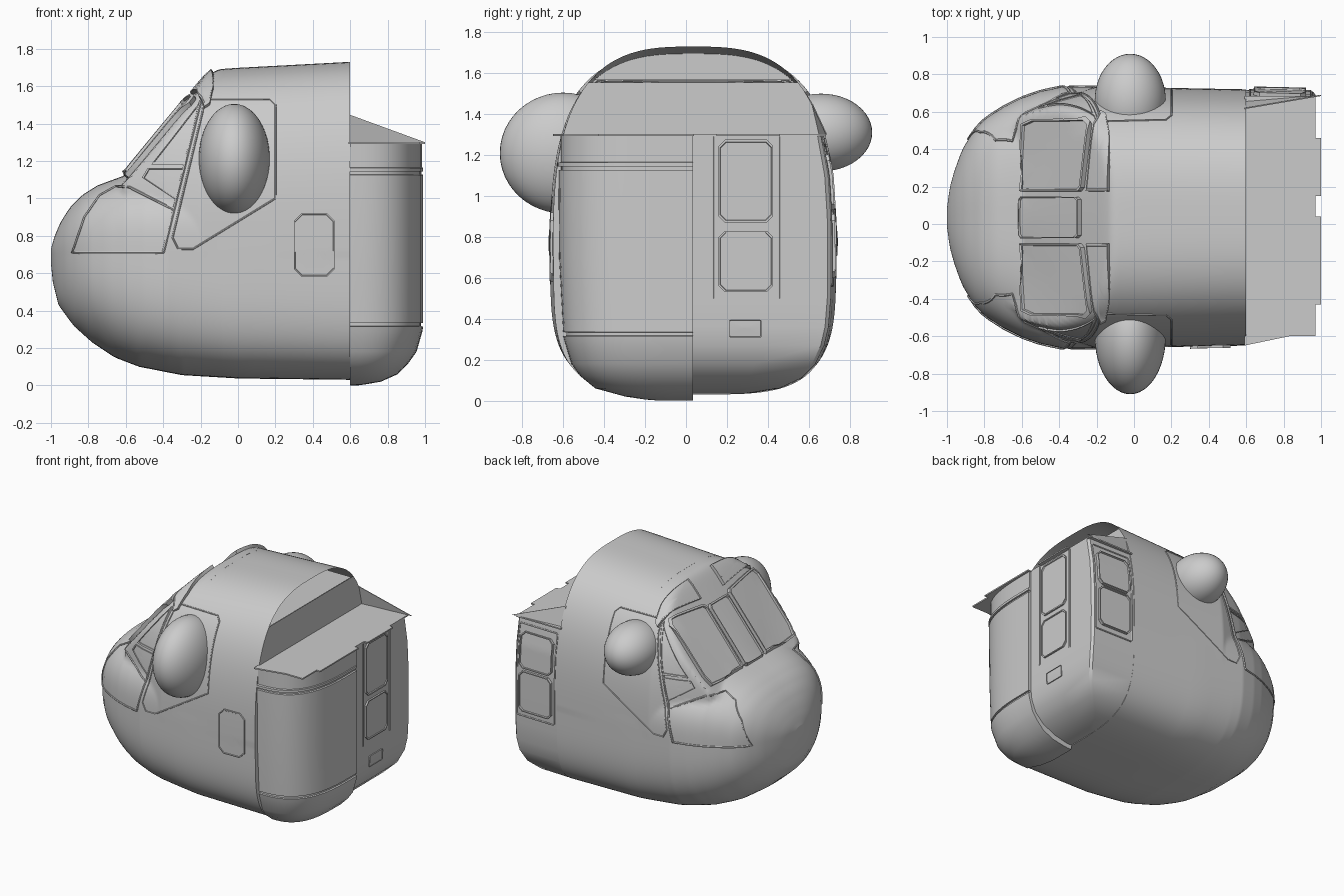
import bpy, bmesh, math
from mathutils import Vector
from mathutils.bvhtree import BVHTree

if "Cube" in bpy.data.objects:
    bpy.data.objects.remove(bpy.data.objects["Cube"])

YC = 0.035          # centre plane of the cabin
ZC = 0.70           # height of greatest width
grey = bpy.data.materials.new("light_grey")
grey.diffuse_color = (0.6, 0.6, 0.6, 1)
grey.use_nodes = True
grey.node_tree.nodes["Principled BSDF"].inputs["Base Color"].default_value = grey.diffuse_color
hull_v, hull_f = [], []


def lerp(table, x):
    if x <= table[0][0]:
        return table[0][1]
    for (a, p), (b, q) in zip(table, table[1:]):
        if x <= b:
            return p + (q - p) * (x - a) / (b - a)
    return table[-1][1]


def make(name, verts, faces, hull=False):
    me = bpy.data.meshes.new(name)
    bm = bmesh.new()
    vs = [bm.verts.new(v) for v in verts]
    for f in faces:
        bm.faces.new([vs[i] for i in f])
    bmesh.ops.recalc_face_normals(bm, faces=bm.faces)
    bm.to_mesh(me)
    bm.free()
    me.materials.append(grey)
    ob = bpy.data.objects.new(name, me)
    bpy.context.collection.objects.link(ob)
    if hull:
        o = len(hull_v)
        hull_v.extend(Vector(v) for v in verts)
        hull_f.extend([i + o for i in f] for f in faces)
    return ob


def loft(name, rings, closed=True, start=True, end=True, hull=False):
    n = len(rings[0])
    verts = [p for r in rings for p in r]
    faces = []
    for k in range(len(rings) - 1):
        for i in range(n if closed else n - 1):
            j = (i + 1) % n
            faces.append((k*n + i, k*n + j, k*n + n + j, k*n + n + i))
    if start:
        faces.append(tuple(range(n)))
    if end:
        faces.append(tuple(range(len(verts) - n, len(verts))))
    return make(name, verts, faces, hull)


# fuselage outline tables along x
HALF = [(-1, .05), (-.985, .16), (-.96, .25), (-.92, .36), (-.86, .46), (-.8, .525), (-.7, .59),
        (-.6, .64), (-.5, .675), (-.38, .70), (0, .698), (.6, .682)]
BOT = [(-1, .65), (-.99, .55), (-.96, .43), (-.88, .32), (-.78, .23), (-.66, .15), (-.53, .10),
       (-.3, .055), (0, .037), (.6, .03)]
NOSE = [(-1, .73), (-.98, .80), (-.95, .87), (-.9, .95), (-.83, 1.02), (-.75, 1.07), (-.6, 1.125), (-.2, 1.18)]
CAB = [(-.68, .35), (-.64, .5), (-.6, .56), (-.4, .645), (-.2, .70), (.6, .685)]


def superr(c, s, w, h, n):
    return ((abs(c) / w) ** n + (abs(s) / h) ** n) ** (-1 / n)


def section(x, count=180):
    ring = []
    w = lerp(HALF, x)
    for i in range(count):
        t = 2 * math.pi * (i + .5) / count
        c, s = math.cos(t), math.sin(t)
        if s < 0:
            r = superr(c, s, w, ZC - lerp(BOT, x), lerp([(-1, 2.3), (-.5, 3.0), (0, 3.7), (.6, 3.9)], x))
        else:
            r = superr(c, s, w, lerp(NOSE, x) - ZC, lerp([(-1, 2.2), (-.85, 2.8), (-.65, 3.1)], x))
            if x > -.68:   # cabin above the nose, cut by the raked windscreen
                cab = superr(c, s, lerp(CAB, x), lerp([(-.15, 1.69), (.6, 1.73)], x) - ZC, 2.95)
                y = cab * c
                screen = max(.05, 1.10 + (x + .62) * 1.2 - .1 * y * y - ZC) / s
                r = max(r, (cab ** -50 + screen ** -50) ** (-1 / 50))
        ring.append((x, YC + r * c, ZC + r * s))
    return ring


# main fuselage, open at the rear above the inner deck
xs = [-1 + .36 * (1 - math.cos(math.pi / 2 * i / 20)) for i in range(20)]
xs += [-.64 + .0125 * i for i in range(45)] + [-.08 + .085 * i for i in range(9)]
loft("fuselage", [section(x) for x in xs], end=False, hull=True)

# closed rear bulkhead below the deck, recessed wall and deck above it
DECK = 1.555
back = section(.6)
make("rear_bulkhead", [(.6, y, min(z, DECK)) for _, y, z in back if z < DECK],
     [tuple(range(sum(1 for p in back if p[2] < DECK)))])
arch = [p for p in section(-.04) if p[2] > DECK]
make("recess_wall", arch, [tuple(range(len(arch)))])
ends = [p for p in back if p[2] > DECK]
make("inner_deck", [(-.04, arch[0][1], DECK), (.6, ends[0][1], DECK), (.6, ends[-1][1], DECK),
                    (-.04, arch[-1][1], DECK)], [(0, 1, 2, 3)])


def half_width(z):
    h, n = (.67, 3.9) if z < ZC else (1.03, 2.95)
    return .682 * (1 - (abs(z - ZC) / h) ** n) ** (1 / n)


# rear compartment, square-cornered half
rings = []
for z, x in [(1.3, .97), (1.1, .97), (.9, .97), (.7, .97), (.5, .97), (.36, .97), (.27, .96),
             (.18, .925), (.11, .855), (.06, .75), (.035, .64)]:
    h = half_width(z)
    rings.append([(.6, YC, z), (.6, YC + h, z), (x - .015, YC + h - .008, z),
                  (x, YC + h - .025, z), (x, YC + h / 2, z), (x, YC, z)])
loft("rear_wall", rings, hull=True)

# rear compartment, round-cornered half with band grooves
plan = [(0, -.665)] + [(.39 * math.sin(a) ** .75, -.665 * math.cos(a) ** .6)
                       for a in [math.pi / 2 * i / 16 for i in range(1, 16)]] + [(.39, 0), (0, 0)]
rings = []
for z, sx, sy in [(1.3, .985, .975), (1.165, .985, .975), (1.163, 1, 1), (1.145, 1, 1), (1.143, .97, .97),
                  (1.128, .97, .97), (1.126, 1, .99), (.7, 1, .985), (.335, 1, .955), (.333, .97, .935),
                  (.317, .97, .935), (.315, 1, .955), (.29, .99, .945), (.18, .91, .895), (.12, .8, .83),
                  (.06, .65, .72), (.02, .42, .5), (.005, .2, .35), (0, .1, .25)]:
    rings.append([(.6 + sx * px, YC + sy * py, z) for px, py in plan])
loft("rear_corner_panel", rings, hull=True)

# shelf over the rear compartment and its side gusset
shelf = [(.59, -.65), (.83, -.60), (.97, -.60), (.97, -.43), (1, -.43), (1, .04),
         (.97, .04), (.97, .15), (1, .15), (1, .46), (.97, .46), (.97, .685), (.59, .685)]
loft("rear_shelf", [[(x, y, z) for x, y in shelf] for z in (1.292, 1.302)])
tri = [(.59, .62, 1.45), (.59, .655, 1.3), (1, .69, 1.3)]
loft("shelf_gusset", [tri, [(x, y - .006, z) for x, y, z in tri]])

# projection of flat outlines on the hull
tree = BVHTree.FromPolygons(hull_v, hull_f)
VIEWS = {'front': (lambda u, v: (u, -3, v), (0, 1, 0)), 'back': (lambda u, v: (u, 3, v), (0, -1, 0)),
         'top': (lambda u, v: (u, v, 3), (0, 0, -1)), 'rear': (lambda u, v: (3, u, v), (-1, 0, 0))}


def project(u, v, view, off):
    start, d = VIEWS[view]
    d = Vector(d)
    p, n, _, _ = tree.ray_cast(Vector(start(u, v)), d)
    if p is None:
        p, n, _, _ = tree.find_nearest(Vector(start(u, v)))
    if n.dot(d) > 0:
        n = -n
    return p + n * off


def dense(pts, closed, step=.04):
    out = []
    for a, b in zip(pts, pts[1:] + pts[:1] if closed else pts[1:]):
        k = max(1, math.ceil(math.dist(a, b) / step))
        out += [(a[0] + (b[0] - a[0]) * i / k, a[1] + (b[1] - a[1]) * i / k) for i in range(k)]
    return out if closed else out + [pts[-1]]


def panel(name, pts, view, h=.012, frame=.05, sink=.5):
    """Framed plate that follows the hull."""
    pts = dense(pts, True)
    cu, cv = sum(p[0] for p in pts) / len(pts), sum(p[1] for p in pts) / len(pts)
    rings = []
    for s, off in [(1, -.008), (1, h), (1 - frame, h), (1 - frame - .015, h * sink),
                   (.75, h * sink), (.5, h * sink), (.25, h * sink), (.04, h * sink)]:
        rings.append([project(cu + (u - cu) * s, cv + (v - cv) * s, view, off) for u, v in pts])
    return loft(name, rings, start=False)


def seam(name, pts, view, closed=False, r=.006):
    cu = bpy.data.curves.new(name, 'CURVE')
    cu.dimensions, cu.bevel_depth, cu.bevel_resolution = '3D', r, 1
    sp = cu.splines.new('POLY')
    path = [project(u, v, view, .001) for u, v in dense(pts, closed)]
    sp.points.add(len(path) - 1)
    for q, p in zip(sp.points, path):
        q.co = (*p, 1)
    sp.use_cyclic_u = closed
    cu.materials.append(grey)
    bpy.context.collection.objects.link(bpy.data.objects.new(name, cu))


def rect(u0, u1, v0, v1, c=.03):
    return [(u0 + c, v0), (u1 - c, v0), (u1, v0 + c), (u1, v1 - c),
            (u1 - c, v1), (u0 + c, v1), (u0, v1 - c), (u0, v0 + c)]


# windscreen panes and eyebrow windows
panel("windscreen_centre", rect(-.61, -.28, YC - .11, YC + .11, .015), 'top', .028)
for side, s in (("left", -1), ("right", 1)):
    pane = [(-.605, .14), (-.28, .14), (-.265, .16), (-.225, .50), (-.25, .525), (-.53, .525), (-.585, .50)]
    panel("windscreen_" + side, [(x, YC + s * y) for x, y in pane], 'top', .028)
    brow = [(-.24, .14), (-.13, .14), (-.13, .45), (-.15, .54), (-.18, .555), (-.205, .5)]
    panel("eyebrow_window_" + side, [(x, YC + s * y) for x, y in brow], 'top', .024, .06, .9)

# side windows, nose hatches and bubble frames on both flanks
for view in ('front', 'back'):
    panel("quarter_window_" + view, [(-.21, 1.50), (-.46, 1.18), (-.28, 1.18)], view, .01, .1)
    panel("lower_quarter_window_" + view, [(-.48, 1.16), (-.51, 1.11), (-.33, .99), (-.285, 1.16)], view, .01, .08)
    seam("nose_hatch_" + view, [(-.885, .71), (-.40, .71), (-.345, .94), (-.58, 1.06), (-.65, 1.065),
                                (-.74, 1.015), (-.82, .90)], view, True, .007)
    seam("door_pillar_" + view, [(-.20, 1.52), (-.40, .71)], view, r=.008)
    seam("bubble_frame_" + view, [(-.18, 1.53), (.17, 1.53), (.20, 1.50), (.20, 1.0), (-.24, .73),
                                  (-.32, .73), (-.35, .79), (-.19, 1.46)], view, True, .005)

# bubble windows
for side, y, z, ry, rz in (("front", -.60, 1.21, .31, .295), ("back", .66, 1.31, .25, .19)):
    bpy.ops.mesh.primitive_uv_sphere_add(segments=48, ring_count=24, location=(-.02, y, z))
    ob = bpy.context.object
    ob.name = "bubble_window_" + side
    ob.scale = (.19, ry, rz)
    ob.data.materials.append(grey)

# small flank hatch, flank door and rear door panes
panel("flank_hatch", rect(.30, .515, .58, .92, .04), 'front', .012, .04, .7)
panel("flank_pane_upper", rect(.64, .92, .93, 1.2), 'back', .02)
panel("flank_pane_lower", rect(.64, .92, .60, .91), 'back', .02)
seam("flank_door_edge", rect(.62, .945, .56, 1.25, .01), 'back', True)
panel("rear_pane_upper", rect(.16, .425, .87, 1.275), 'rear', .012)
panel("rear_pane_lower", rect(.16, .425, .53, .83), 'rear', .012)
for y in (.135, .457):
    seam("rear_door_edge", [(y, .50), (y, 1.29)], 'rear', r=.008)
panel("rear_vent", rect(.21, .37, .31, .395, .005), 'rear', .008)

# convert seams and smooth everything
bpy.ops.object.select_all(action='DESELECT')
curves = [o for o in bpy.context.scene.objects if o.type == 'CURVE']
for o in curves:
    o.select_set(True)
bpy.context.view_layer.objects.active = curves[0]
bpy.ops.object.convert(target='MESH')
bpy.ops.object.select_all(action='SELECT')
bpy.ops.object.shade_smooth_by_angle(angle=math.radians(32))
